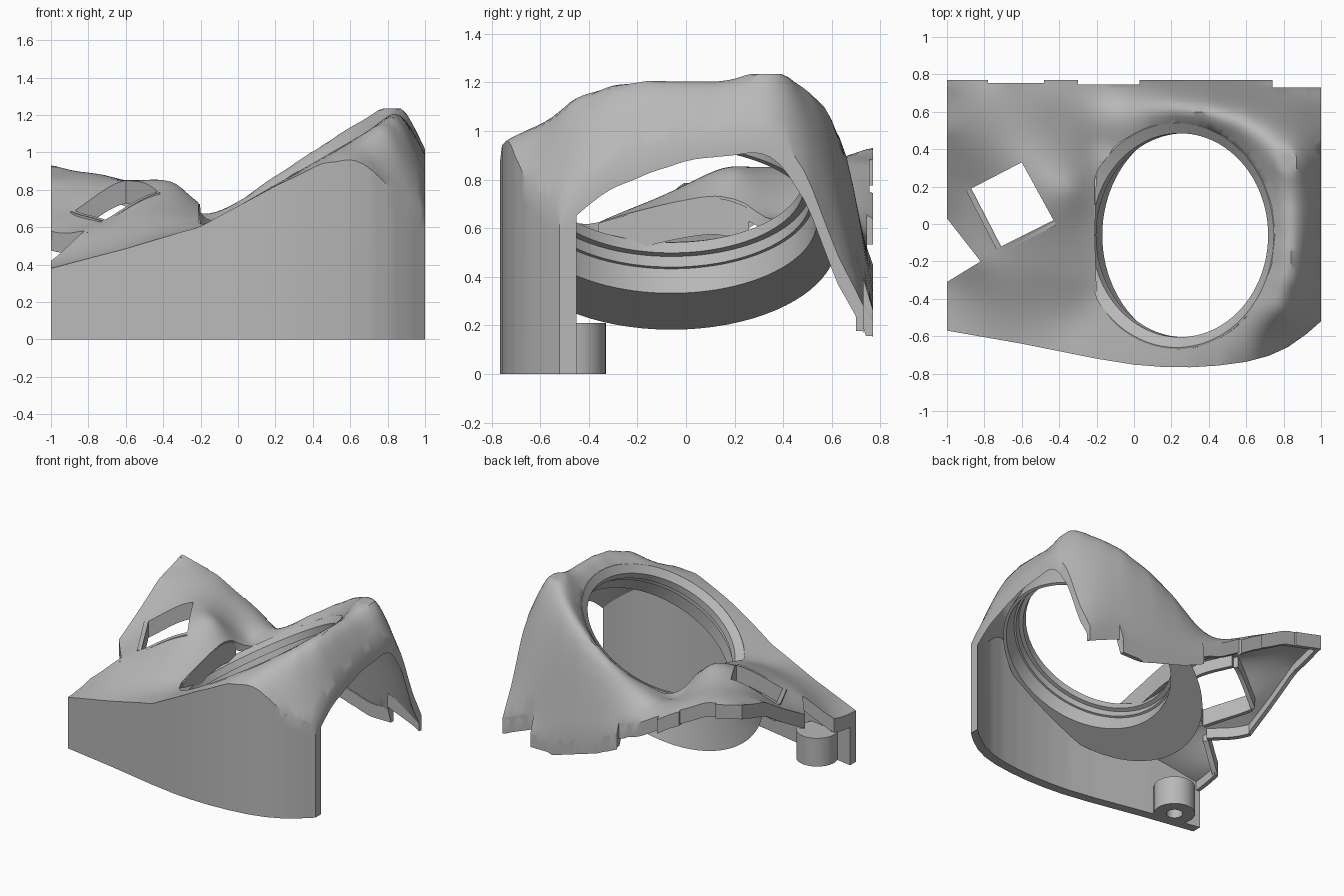
import bpy, bmesh, math
from mathutils import Vector, Matrix
from mathutils.geometry import delaunay_2d_cdt

cube = bpy.data.objects.get("Cube")
if cube:
    bpy.data.objects.remove(cube)

grey = bpy.data.materials.new("plain grey plastic")
grey.use_nodes = True
COLOUR = (0.48, 0.48, 0.48, 1)
grey.diffuse_color = COLOUR
grey.node_tree.nodes["Principled BSDF"].inputs["Base Color"].default_value = COLOUR

# Tilted lamp opening
TILT = math.radians(30)
CENTRE = Vector((0.23, -0.06, 0.84))
RIM = 0.6


def finish(name, bm, angle=35):
    bmesh.ops.recalc_face_normals(bm, faces=bm.faces)
    mesh = bpy.data.meshes.new(name)
    bm.to_mesh(mesh)
    bm.free()
    mesh.materials.append(grey)
    obj = bpy.data.objects.new(name, mesh)
    bpy.context.collection.objects.link(obj)
    bpy.ops.object.select_all(action='DESELECT')
    obj.select_set(True)
    bpy.context.view_layer.objects.active = obj
    bpy.ops.object.shade_smooth_by_angle(angle=math.radians(angle))


def resample(path, step=0.035):
    out = []
    for a, b in zip(path, path[1:]):
        a, b = Vector(a), Vector(b)
        n = max(1, round((b - a).length / step))
        out += [a.lerp(b, i / n) for i in range(n)]
    return out + [Vector(path[-1])]


# Lines and spots the moulded skin passes through
front_line = [(-1, -.57, .38), (-.6, -.64, .485), (-.2, -.72, .605), (.2, -.765, .82), (.45, -.757, .94),
              (.6, -.737, .96), (.72, -.705, .9), (.9, -.61, .74), (1, -.52, .69)]
right_line = [(1, -.4, .81), (1, -.3, .88), (1, -.15, .94), (1, 0, .98), (1, .2, 1), (1, .33, 1.01),
              (1, .42, .94), (1, .5, .81), (1, .62, .5), (1, .73, .28)]
back_line = [(.85, .75, .28), (.5, .77, .28), (.2, .77, .37), (0, .77, .46), (-.15, .76, .55),
             (-.4, .77, .7), (-.7, .77, .86), (-1, .77, .93)]
crest = [(.72, -.58, 1.02), (.8, -.47, 1.11), (.85, -.3, 1.175), (.86, -.15, 1.2), (.86, .15, 1.2),
         (.88, .34, 1.232), (.85, .42, 1.2), (.72, .53, 1.12), (.6, .6, 1.04), (.4, .65, .93),
         (.2, .67, .81), (0, .66, .69)]
left_line = [(-1, .77, .93), (-1, .5, .85), (-1, .25, .7), (-1, .03, .58)]
spots = [(-.87, .19, .69), (-.6, .33, .85), (-.43, .02, .79), (-.71, -.12, .64), (-.82, -.2, .58),
         (-1, -.31, .42), (-.5, -.25, .66), (-.6, -.45, .54), (-.33, .2, .83), (-.2, .42, .64),
         (-.32, -.3, .65), (-.3, -.5, .58), (-.27, .03, .75), (-.4, .55, .75), (-.7, .55, .87),
         (-.21, -.2, .67), (-.2, -.38, .62), (-.17, .27, .66)]
rim = []
for i in range(-8, 9):
    a = i * math.pi / 12
    x = CENTRE.x + RIM * math.cos(TILT) * math.cos(a)
    rim.append((x, CENTRE.y + RIM * math.sin(a), CENTRE.z + math.tan(TILT) * (x - CENTRE.x)))
knots = spots + rim
for line in (front_line, right_line, back_line, crest, left_line):
    knots += [tuple(p) for p in resample(line, .1)]
knots = list(dict.fromkeys(knots))


def kernel(dx, dy):
    d = dx * dx + dy * dy
    return d * math.log(d) if d > 1e-12 else 0.0


def solve(rows):
    n = len(rows)
    for c in range(n):
        p = max(range(c, n), key=lambda r: abs(rows[r][c]))
        rows[c], rows[p] = rows[p], rows[c]
        for r in range(c + 1, n):
            f = rows[r][c] / rows[c][c]
            if f:
                rows[r] = [u - f * v for u, v in zip(rows[r], rows[c])]
    sol = [0.0] * n
    for r in reversed(range(n)):
        sol[r] = (rows[r][n] - sum(rows[r][k] * sol[k] for k in range(r + 1, n))) / rows[r][r]
    return sol


# Thin plate surface through the knots
system = [[kernel(p[0] - q[0], p[1] - q[1]) for q in knots] + [1, p[0], p[1], p[2]] for p in knots]
for row in ([1] * len(knots), [p[0] for p in knots], [p[1] for p in knots]):
    system.append(row + [0] * 4)
weights = solve(system)


def height(x, y):
    z = sum(w * kernel(x - p[0], y - p[1]) for w, p in zip(weights, knots))
    z += weights[-3] + weights[-2] * x + weights[-1] * y
    return min(1.235, max(0.26, z))


def thickness(x, y, e=0.01):
    gx = (height(x + e, y) - height(x - e, y)) / (2 * e)
    gy = (height(x, y + e) - height(x, y - e)) / (2 * e)
    return min(0.12, 0.045 * math.sqrt(1 + gx * gx + gy * gy))


# Plan outline and openings
front = [(-1, -.57), (-.6, -.64), (-.2, -.72), (0, -.752), (.15, -.764), (.3, -.766), (.45, -.757),
         (.6, -.737), (.72, -.705), (.82, -.66), (.92, -.59), (1, -.52)]
back = [(1, .73), (.74, .73), (.74, .77), (.03, .77), (.03, .745), (-.3, .745), (-.3, .77),
        (-.48, .77), (-.48, .755), (-.78, .755), (-.78, .77), (-1, .77)]
left = [(-1, .77), (-1, .03), (-.82, -.2), (-1, -.31), (-1, -.57)]
window = [(-.87, .19), (-.6, .33), (-.43, .02), (-.71, -.12)]
outline = resample(front + back + left[1:])[:-1]
hole = resample(window + window[:1])[:-1]
opening = [Vector((max(-.21, CENTRE.x + RIM * math.cos(TILT) * math.cos(k * math.tau / 72)),
                   CENTRE.y + RIM * math.sin(k * math.tau / 72))) for k in range(72)]


def inside(p, poly):
    hit = False
    for a, b in zip(poly, poly[1:] + poly[:1]):
        if (a.y > p.y) != (b.y > p.y) and p.x < a.x + (p.y - a.y) * (b.x - a.x) / (b.y - a.y):
            hit = not hit
    return hit


# Moulded top skin
loops = [outline, hole, opening]
points, edges = [], []
for loop in loops:
    s, n = len(points), len(loop)
    points += loop
    edges += [(s + k, s + (k + 1) % n) for k in range(n)]
step = 0.03
for i in range(-33, 34):
    for j in range(-26, 27):
        p = Vector((i * step, j * step))
        if inside(p, outline) and min((p - q).length for q in points[:len(edges)]) > step / 2:
            points.append(p)
flat, _, tris, *_ = delaunay_2d_cdt(points, edges, [], 0, 1e-5)
bm = bmesh.new()
tops = [bm.verts.new((p.x, p.y, height(p.x, p.y))) for p in flat]
lows = [bm.verts.new((v.co.x, v.co.y, v.co.z - thickness(v.co.x, v.co.y))) for v in tops]
count = {}
for t in tris:
    mid = sum((flat[k] for k in t), Vector((0, 0))) / len(t)
    if not inside(mid, outline) or inside(mid, hole) or inside(mid, opening):
        continue
    bm.faces.new([tops[k] for k in t])
    bm.faces.new([lows[k] for k in reversed(t)])
    for a, b in zip(t, list(t[1:]) + [t[0]]):
        count.setdefault(frozenset((a, b)), []).append((a, b))
for uses in count.values():
    if len(uses) == 1:
        a, b = uses[0]
        bm.faces.new((tops[b], tops[a], lows[a], lows[b]))
bmesh.ops.delete(bm, geom=[v for v in bm.verts if not v.link_faces], context='VERTS')
finish("top_skin", bm, 40)


# Walls that follow the skin from above
def ribbon(name, path, offset, depth=None):
    bm = bmesh.new()
    rings = []
    for p in resample(path):
        q = p + Vector(offset)
        h = height(p.x, p.y) - 0.004
        low = 0 if depth is None else h - depth
        rings.append([bm.verts.new(c) for c in ((p.x, p.y, low), (p.x, p.y, h), (q.x, q.y, h), (q.x, q.y, low))])
    for a, b in zip(rings, rings[1:]):
        for k in range(4):
            m = (k + 1) % 4
            bm.faces.new((a[k], a[m], b[m], b[k]))
    bm.faces.new(rings[0])
    bm.faces.new(rings[-1])
    finish(name, bm, 30)


ribbon("front_wall", front, (0, .07))
ribbon("back_flange", back, (0, -.03), .1)
ribbon("left_flange", left[:2], (.03, 0), .1)
ribbon("notch_flange_rear", left[1:3], (.03, .02), .1)
ribbon("notch_flange_front", left[2:4], (.02, -.03), .1)
ribbon("left_end_flange", left[3:], (.03, 0), .1)
ribbon("opening_inner_wall", [(-.2, -.36), (-.21, -.06), (-.2, .26)], (-.03, 0), .15)
for k in range(4):
    a, b = Vector(window[k]), Vector(window[(k + 1) % 4])
    out = Vector((a.y - b.y, b.x - a.x)).normalized() * 0.03
    ribbon("window_frame_%d" % (k + 1), [a, b], out, .12)

# Stepped lamp ring with a flared lower face
bm = bmesh.new()
turn = Matrix.Translation(CENTRE) @ Matrix.Rotation(-TILT, 4, 'Y')
steps = [(.61, .0), (.6, -.004), (.545, .03), (.545, .08), (.575, .08), (.575, .13), (.59, .13), (.6, .24)]
rings = []
for i in range(96):
    a = i * math.tau / 96
    flare = .62 + .28 * ((1 - math.cos(a)) / 2) ** 2.5
    ring = []
    for r, d in steps + [(flare, .24), (.62, .05)]:
        p = turn @ Vector((r * math.cos(a), r * math.sin(a), -d))
        p.y = max(p.y, -.72)
        ring.append(bm.verts.new(p))
    rings.append(ring)
for a, b in zip(rings, rings[1:] + rings[:1]):
    for k in range(len(a)):
        m = (k + 1) % len(a)
        bm.faces.new((a[k], b[k], b[m], a[m]))
finish("lamp_ring", bm, 25)

# Screw boss with a blind hole
bm = bmesh.new()
rings = []
for i in range(40):
    c, s = math.cos(i * math.tau / 40), math.sin(i * math.tau / 40)
    rings.append([bm.verts.new((-.75 + r * c, -.47 + r * s, z))
                  for r, z in ((.14, .21), (.14, 0), (.055, 0), (.055, .16))])
for a, b in zip(rings, rings[1:] + rings[:1]):
    for k in range(3):
        bm.faces.new((a[k], b[k], b[k + 1], a[k + 1]))
for k in (0, 3):
    bm.faces.new([r[k] for r in rings])
finish("screw_boss", bm)
